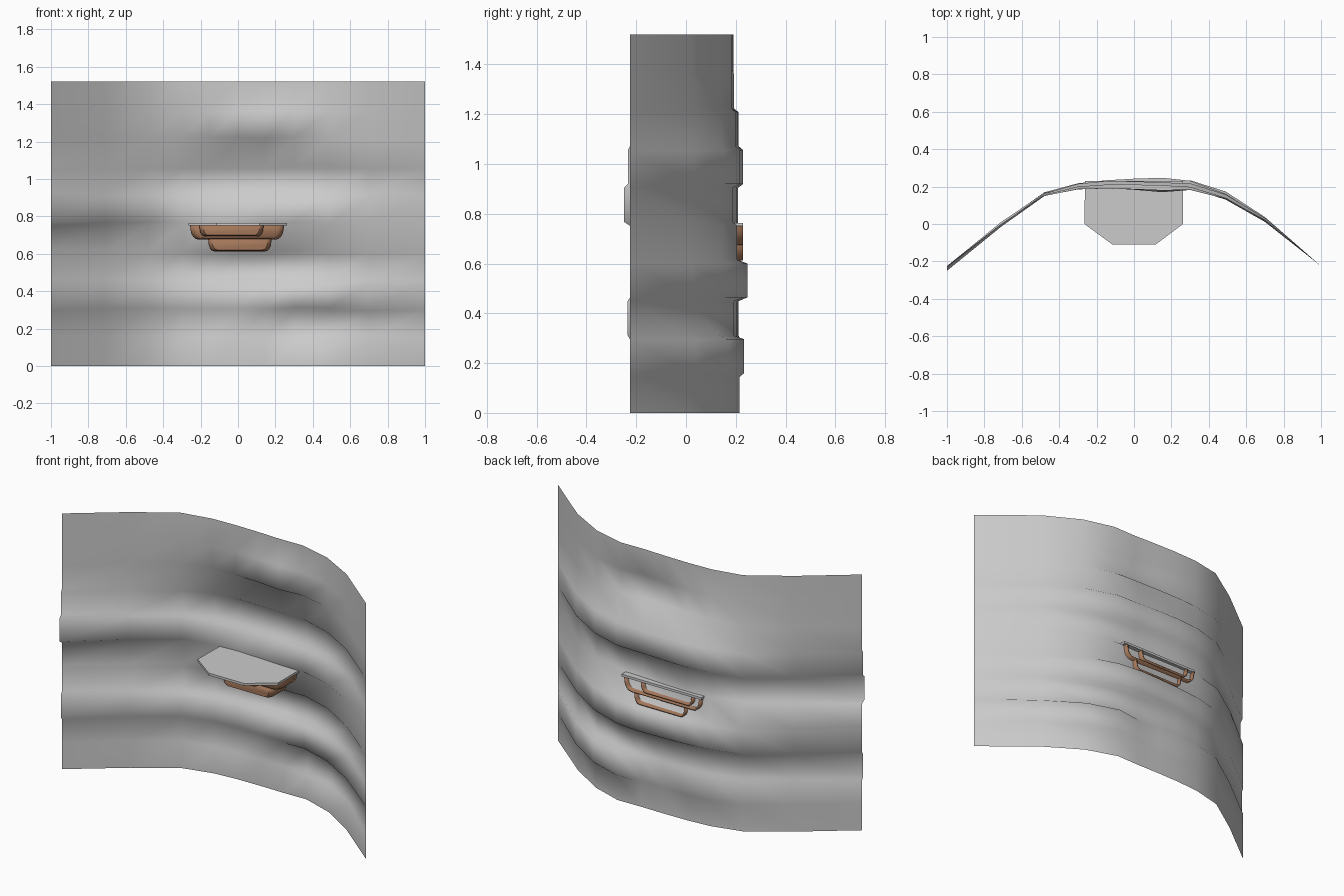
import bpy, bmesh, math

if "Cube" in bpy.data.objects:
    bpy.data.objects.remove(bpy.data.objects["Cube"])

def finish(name, bm, mat=None, angle=None, recalc=True):
    if recalc:
        bmesh.ops.recalc_face_normals(bm, faces=bm.faces[:])
    me = bpy.data.meshes.new(name)
    bm.to_mesh(me)
    bm.free()
    ob = bpy.data.objects.new(name, me)
    bpy.context.collection.objects.link(ob)
    if mat:
        me.materials.append(mat)
    if angle:
        for p in me.polygons:
            p.use_smooth = True
        bpy.ops.object.select_all(action='DESELECT')
        ob.select_set(True)
        bpy.context.view_layer.objects.active = ob
        bpy.ops.object.shade_smooth_by_angle(angle=math.radians(angle))
    return ob

def interp(pts, x):
    for (x0, y0), (x1, y1) in zip(pts, pts[1:]):
        if x <= x1:
            return y0 + (y1 - y0) * (x - x0) / (x1 - x0)
    return pts[-1][1]

brown = bpy.data.materials.new("brown")
brown.diffuse_color = (0.36, 0.18, 0.10, 1)
brown.use_nodes = True
brown.node_tree.nodes["Principled BSDF"].inputs["Base Color"].default_value = brown.diffuse_color

# Curved rock wall: ten stepped courses, each pushed slightly in or out
plan = [(-1, -.225), (-.71, 0), (-.48, .15), (-.3, .185), (-.15, .19), (0, .188),
        (.15, .182), (.3, .185), (.49, .135), (.7, .02), (1, -.225)]
stations = (-1, -.6, -.2, .15, .35, .65, 1)
offsets = [
    (0, .00, .02, .03, .03, .00, 0),
    (0, .00, .03, .03, .055, .02, 0),
    (-.010, -.01, .02, .02, .00, -.01, 0),
    (0, .01, .04, .065, .04, .01, 0),
    (0, .015, .02, .02, .02, .00, 0),
    (-.025, -.01, .02, .01, .00, .00, 0),
    (-.008, .00, .04, .04, .03, .015, 0),
    (0, .00, .02, .025, .01, .00, 0),
    (0, .00, .005, -.012, .00, .00, 0),
    (0, .00, .00, .00, .00, .00, 0),
]
bm = bmesh.new()
H, T = 1.52, 0.008
step = H / len(offsets)
rings = []
for r, offs in enumerate(offsets):
    z0 = r * step + (T if r else 0)
    z1 = (r + 1) * step - (T if r < len(offsets) - 1 else 0)
    for z in (z0, z1):
        rings.append([bm.verts.new((x, y + interp(list(zip(stations, offs)), x), z))
                      for x, y in plan])
for a, b in zip(rings, rings[1:]):
    for i in range(len(plan) - 1):
        bm.faces.new((a[i], a[i + 1], b[i + 1], b[i]))
finish("rock_wall", bm, angle=180, recalc=False)

# Flat ledge slab set through the wall
outline = [(-.262, .23), (-.265, 0), (-.115, -.11), (.115, -.11), (.262, 0), (.262, .23)]
bm = bmesh.new()
base = bm.faces.new([bm.verts.new((x, y, .75)) for x, y in outline])
ext = bmesh.ops.extrude_face_region(bm, geom=[base])
for v in ext['geom']:
    if isinstance(v, bmesh.types.BMVert):
        v.co.z += .014
finish("ledge_slab", bm)

# Open-backed rounded trough under the slab
def trough(name, cx, w, z_top, z_bot, y_front, y_back=.23):
    h = z_top - z_bot
    half = [(w, z_top), (w * .975, z_bot + h * .45), (w * .93, z_bot + h * .2),
            (w * .87, z_bot + h * .05), (w * .8, z_bot)]
    prof = half + [(-x, z) for x, z in reversed(half)]
    bm = bmesh.new()
    rows = []
    for y, s in ((y_back, 1), (y_front + .04, 1), (y_front + .012, .96), (y_front, .88)):
        rows.append([bm.verts.new((cx + x * s, y, z_top + (z - z_top) * s)) for x, z in prof])
    for a, b in zip(rows, rows[1:]):
        for i in range(len(prof) - 1):
            bm.faces.new((a[i], a[i + 1], b[i + 1], b[i]))
    bm.faces.new(rows[-1])
    ob = finish(name, bm, brown, 40)
    sol = ob.modifiers.new("thickness", 'SOLIDIFY')
    sol.thickness = .01

trough("upper_trough", -.005, .252, .752, .675, .06)
trough("front_trough", -.035, .172, .752, .692, .0)
trough("lower_trough", .01, .17, .678, .613, .065)
